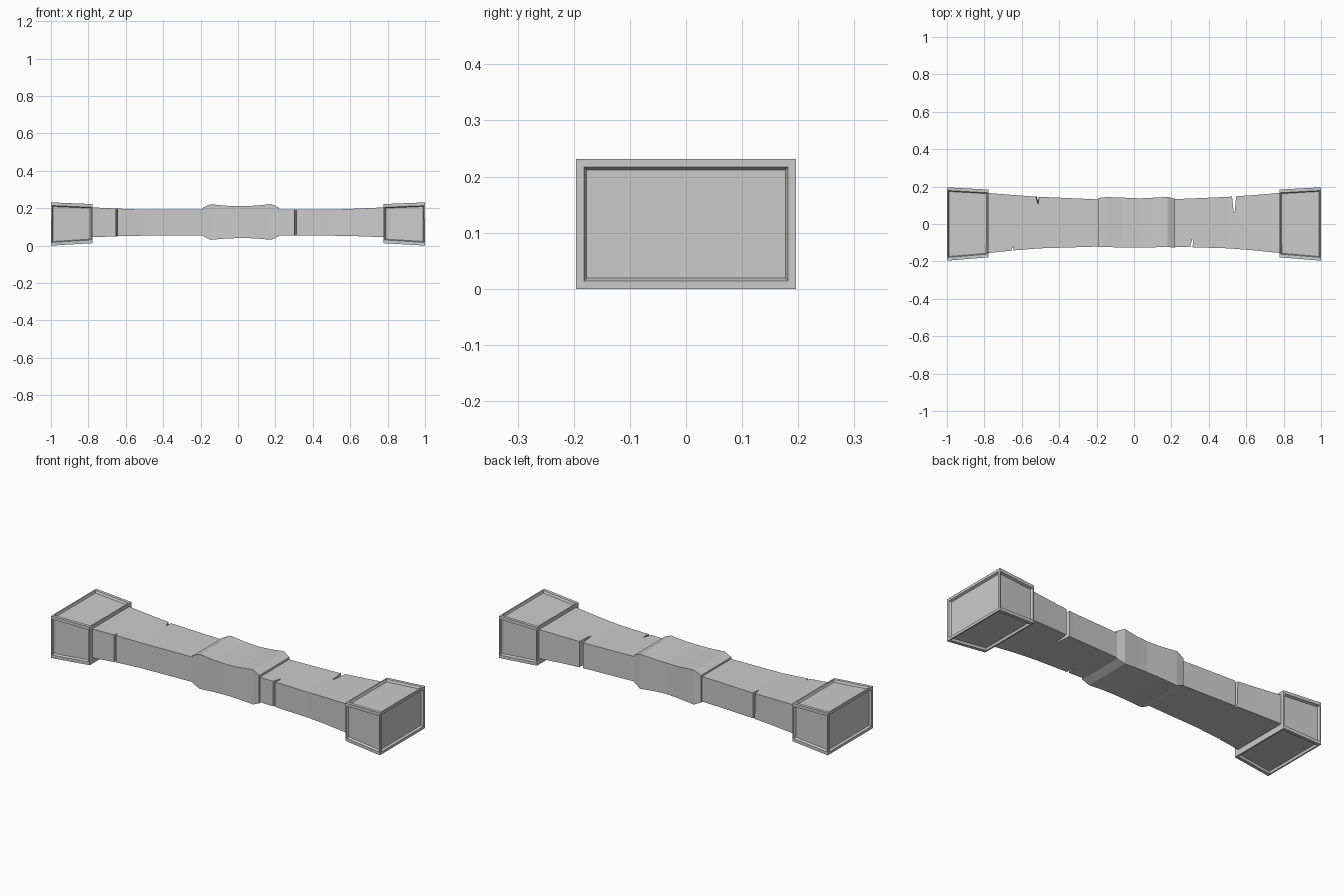
import bpy, bmesh

if "Cube" in bpy.data.objects:
    bpy.data.objects.remove(bpy.data.objects["Cube"])


def make_object(name, bm):
    bmesh.ops.recalc_face_normals(bm, faces=bm.faces[:])
    mesh = bpy.data.meshes.new(name)
    bm.to_mesh(mesh)
    bm.free()
    obj = bpy.data.objects.new(name, mesh)
    bpy.context.collection.objects.link(obj)
    return obj


def loft(sections):
    """Join rectangular sections (x, y0, y1, z0, z1) along x."""
    bm = bmesh.new()
    rings = [[bm.verts.new((x, y, z)) for y, z in ((y0, z0), (y1, z0), (y1, z1), (y0, z1))]
             for x, y0, y1, z0, z1 in sections]
    for a, b in zip(rings, rings[1:]):
        for i in range(4):
            j = (i + 1) % 4
            bm.faces.new((a[i], a[j], b[j], b[i]))
    bm.faces.new(rings[0])
    bm.faces.new(rings[-1])
    bmesh.ops.recalc_face_normals(bm, faces=bm.faces[:])
    return bm


# Main beam, flaring towards both ends
half = [(0.82, -0.159, 0.169, 0.043, 0.206), (0.62, -0.139, 0.153, 0.051, 0.197),
        (0.50, -0.130, 0.145, 0.053, 0.192), (0.20, -0.121, 0.132, 0.055, 0.192)]
beam = make_object("beam", loft([(-s[0],) + s[1:] for s in half] + half[::-1]))

# Cracks cut into the long sides: top outline and bottom outline of each cutter
cracks = [
    ([(-0.532, 0.20), (-0.524, 0.14), (-0.513, 0.10), (-0.508, 0.14), (-0.506, 0.20)],
     [(-0.519, 0.20), (-0.518, 0.14), (-0.514, 0.128), (-0.510, 0.14), (-0.509, 0.20)]),
    ([(0.523, 0.20), (0.525, 0.14), (0.533, 0.06), (0.539, 0.07), (0.545, 0.14), (0.548, 0.20)], None),
    ([(-0.655, -0.20), (-0.653, -0.14), (-0.649, -0.117), (-0.643, -0.14), (-0.642, -0.20)], None),
    ([(0.298, -0.20), (0.301, -0.12), (0.312, -0.078), (0.317, -0.09), (0.313, -0.12), (0.312, -0.20)], None),
]
for top, bottom in cracks:
    bm = bmesh.new()
    a = [bm.verts.new((x, y, 0.22)) for x, y in top]
    b = [bm.verts.new((x, y, 0.03)) for x, y in bottom or top]
    bm.faces.new(a)
    bm.faces.new(b[::-1])
    for i in range(len(a)):
        j = (i + 1) % len(a)
        bm.faces.new((a[i], b[i], b[j], a[j]))
    cutter = make_object("crack_cutter", bm)
    cutter.hide_render = True
    cutter.hide_set(True)
    mod = beam.modifiers.new("crack", 'BOOLEAN')
    mod.operation = 'DIFFERENCE'
    mod.solver = 'EXACT'
    mod.object = cutter

# Thick wrap around the middle
make_object("centre_wrap", loft([
    (-0.19, -0.123, 0.139, 0.052, 0.201), (-0.148, -0.123, 0.144, 0.031, 0.221),
    (-0.06, -0.126, 0.141, 0.038, 0.213), (0.03, -0.127, 0.137, 0.041, 0.211),
    (0.10, -0.125, 0.140, 0.038, 0.214), (0.178, -0.122, 0.145, 0.031, 0.222),
    (0.218, -0.127, 0.135, 0.050, 0.203)]))

# End blocks with a recessed panel on every exposed side
for side, name in ((-1, "left_end_block"), (1, "right_end_block")):
    bm = loft([(side * 0.777, -0.178, 0.184, 0.013, 0.222),
               (side * 1.0, -0.196, 0.196, 0.0, 0.231)])
    for face in bm.faces[:]:
        n = face.normal.copy()
        if n.x * side < -0.9:
            continue
        is_end = abs(n.x) > 0.9
        bmesh.ops.inset_individual(bm, faces=[face], thickness=0.020 if is_end else 0.010)
        if not is_end:  # wider border across the block than along it
            c = face.calc_center_median()
            for v in face.verts:
                for axis in (1, 2):
                    if abs(n[axis]) < 0.5:
                        v.co[axis] -= 0.010 if v.co[axis] > c[axis] else -0.010
        bmesh.ops.inset_individual(bm, faces=[face], thickness=0.007, depth=-0.012)
    make_object(name, bm)
